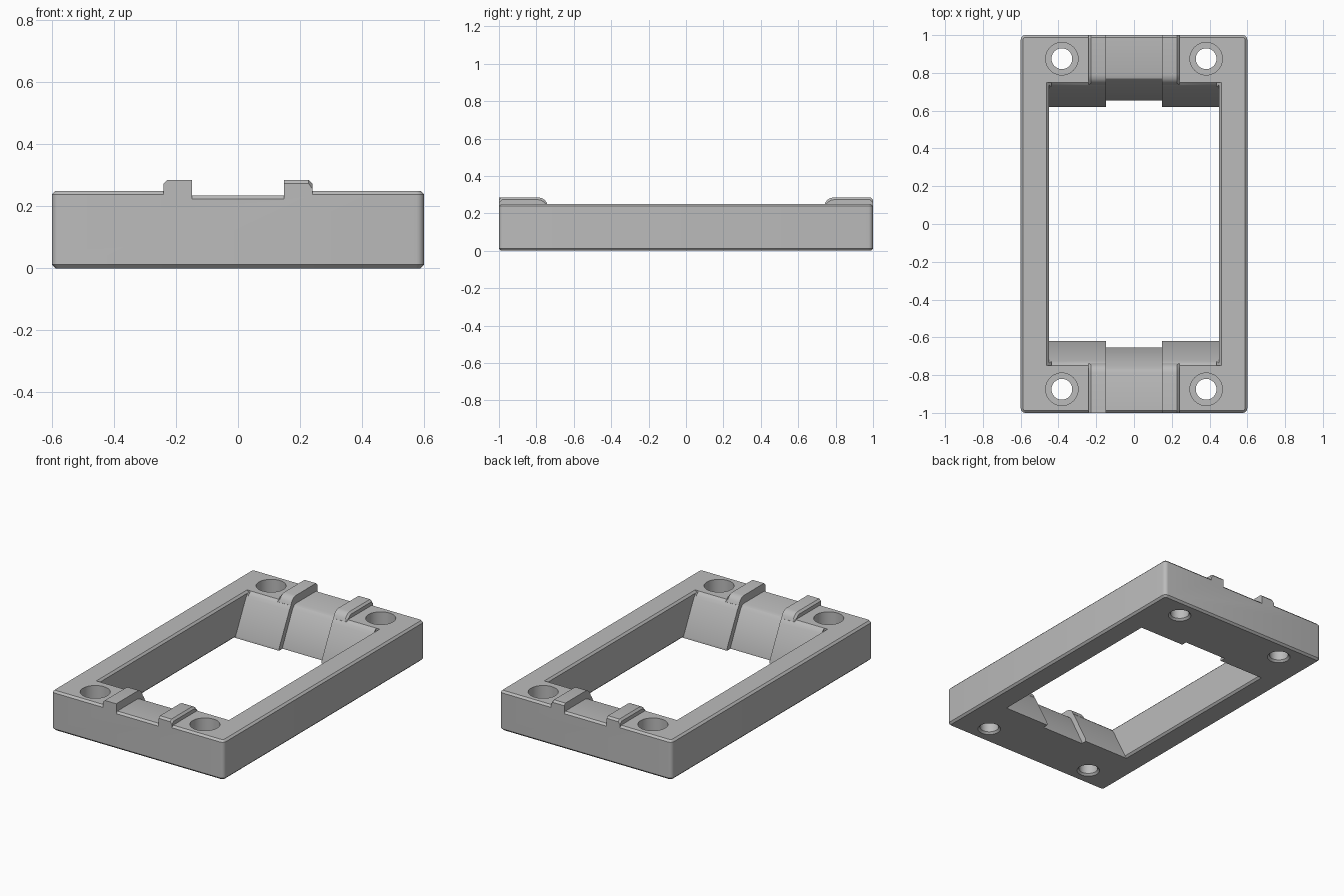
import bpy, bmesh, math
from mathutils import Vector

cube = bpy.data.objects.get("Cube")
if cube:
    bpy.data.objects.remove(cube, do_unlink=True)

# Single flat colour
grey = bpy.data.materials.new("plain grey")
grey.use_nodes = True
grey.diffuse_color = (0.5, 0.5, 0.5, 1)
grey.node_tree.nodes["Principled BSDF"].inputs["Base Color"].default_value = (0.5, 0.5, 0.5, 1)

CHAMFER = 0.012


def finish(bm, name):
    bmesh.ops.recalc_face_normals(bm, faces=bm.faces)
    mesh = bpy.data.meshes.new(name)
    bm.to_mesh(mesh)
    bm.free()
    mesh.materials.append(grey)
    obj = bpy.data.objects.new(name, mesh)
    bpy.context.collection.objects.link(obj)
    return obj


def prism(profile, start, end, place):
    """Extrude a 2D outline from start to end; place maps (a, b, t) to a point."""
    bm = bmesh.new()
    face = bm.faces.new([bm.verts.new(place(a, b, start)) for a, b in profile])
    move = Vector(place(0, 0, end)) - Vector(place(0, 0, start))
    new = bmesh.ops.extrude_face_region(bm, geom=[face])["geom"]
    bmesh.ops.translate(bm, vec=move, verts=[v for v in new if isinstance(v, bmesh.types.BMVert)])
    bmesh.ops.recalc_face_normals(bm, faces=bm.faces)
    return bm


def combine(target, other, operation):
    mod = target.modifiers.new(operation, "BOOLEAN")
    mod.operation = operation
    mod.solver = "EXACT"
    mod.object = other
    bpy.context.view_layer.objects.active = target
    bpy.ops.object.modifier_apply(modifier=mod.name)
    bpy.data.objects.remove(other, do_unlink=True)


def along_x(side):
    return lambda a, b, t: (t, side * a, b)


# Frame block: rounded upright corners, chamfered rims
outline = [(-0.6, -1), (0.6, -1), (0.6, 1), (-0.6, 1)]
bm = prism(outline, 0, 0.25, lambda a, b, t: (a, b, t))
upright = [e for e in bm.edges if abs(e.verts[0].co.z - e.verts[1].co.z) > 0.1]
bmesh.ops.bevel(bm, geom=upright, offset=0.025, segments=5, profile=0.5, affect="EDGES")
rims = [e for e in bm.edges if abs(e.verts[0].co.z - e.verts[1].co.z) < 0.01]
bmesh.ops.bevel(bm, geom=rims, offset=CHAMFER, segments=1, affect="EDGES")
frame = finish(bm, "frame")

# Window with sloping ends
slope = [(0.62, -0.1), (0.62, 0.015), (0.722, 0.215), (0.735, 0.237), (0.75, 0.25), (0.76, 0.4)]
window = slope + [(-a, b) for a, b in reversed(slope)]
combine(frame, finish(prism(window, -0.45, 0.45, along_x(1)), "window_cutter"), "DIFFERENCE")

# Chamfers on the long window edges
for reach, rim, outward in ((0.75, 0.25, 1), (0.62, 0, -1)):
    wedge = [(0.45 - CHAMFER, rim - outward * 2 * CHAMFER),
             (0.45 + 2 * CHAMFER, rim + outward * CHAMFER),
             (0.45 - CHAMFER, rim + outward * CHAMFER)]
    for side in (-1, 1):
        bm = prism(wedge, -reach, reach, lambda a, b, t: (side * a, t, b))
        combine(frame, finish(bm, "edge_cutter"), "DIFFERENCE")

# Raised guide rails on both ends, rounded down into the slope
nose = [(0.79, 0.285), (0.77, 0.281), (0.755, 0.271), (0.745, 0.258), (0.737, 0.24), (0.76, 0.2)]
for end in (-1, 1):
    for side in (-1, 1):
        flush = end < 0 and side < 0
        if flush:
            tail = [(1, 0.2), (1, 0.285)]
        else:
            tail = [(0.98, 0.2), (1, 0.238), (1, 0.285 - CHAMFER), (1 - CHAMFER, 0.285)]
        bm = prism(tail + nose, side * 0.14, side * 0.24, along_x(end))
        outer = [e for e in bm.edges
                 if all(abs(v.co.x) > 0.23 and v.co.z > 0.25 for v in e.verts)]
        bmesh.ops.bevel(bm, geom=outer, offset=CHAMFER, segments=1, affect="EDGES")
        combine(frame, finish(bm, "guide_rail"), "UNION")

# Channel between the rails, following the slope
channel = [(1.02, 0.203), (1 - CHAMFER, 0.235), (0.79, 0.235), (0.77, 0.229), (0.755, 0.212),
           (0.655, 0.01), (0.655, -0.1), (0.5, -0.1), (0.5, 0.4), (1.02, 0.4)]
channel[0] = (1.02, 0.235 - 0.02 - CHAMFER)
for end in (-1, 1):
    bm = prism(channel, -0.148, 0.148, along_x(end))
    combine(frame, finish(bm, "channel_cutter"), "DIFFERENCE")

# Counterbored screw holes
steps = [(0.079, -0.012), (0.055, CHAMFER), (0.055, 0.1), (0.086, 0.1), (0.086, 0.3)]
SIDES = 40
for cx in (-0.382, 0.382):
    for cy in (-0.875, 0.875):
        bm = bmesh.new()
        rings = [[bm.verts.new((cx + r * math.cos(math.tau * i / SIDES),
                                cy + r * math.sin(math.tau * i / SIDES), z))
                  for i in range(SIDES)] for r, z in steps]
        for low, high in zip(rings, rings[1:]):
            for i in range(SIDES):
                j = (i + 1) % SIDES
                bm.faces.new((low[i], low[j], high[j], high[i]))
        bm.faces.new(rings[0])
        bm.faces.new(rings[-1])
        combine(frame, finish(bm, "hole_cutter"), "DIFFERENCE")

# Smooth shading with sharp edges kept
bpy.ops.object.select_all(action="DESELECT")
frame.select_set(True)
bpy.context.view_layer.objects.active = frame
bpy.ops.object.shade_smooth_by_angle(angle=math.radians(30))
